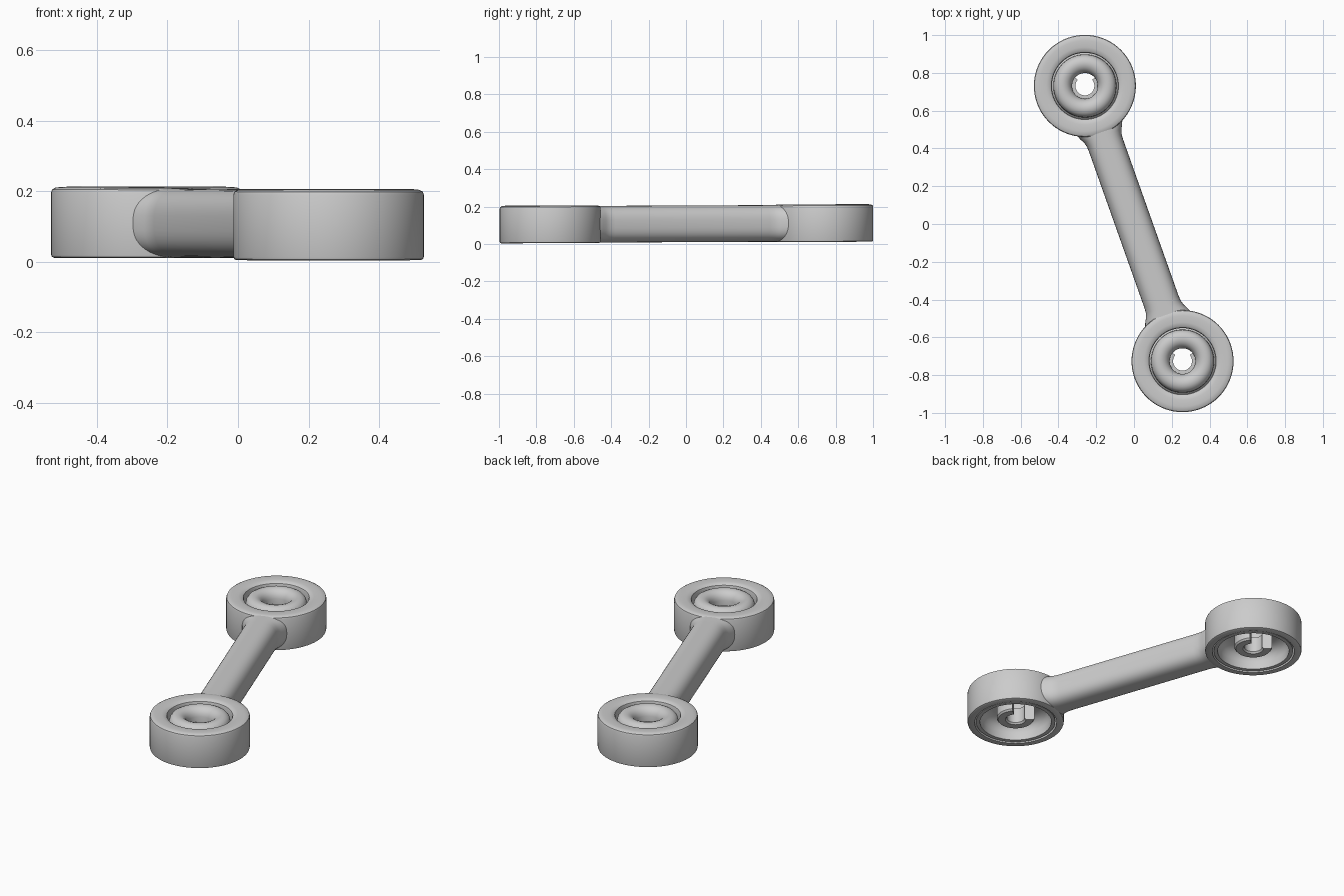
import bpy, math
from mathutils import Vector

if "Cube" in bpy.data.objects:
    bpy.data.objects.remove(bpy.data.objects["Cube"])

ENDS = {"back": Vector((-0.26, 0.731)), "front": Vector((0.257, -0.726))}
SEG = 72


def tilt(x, y, z):
    # the whole link leans very slightly, rising toward the back
    return (x, y, z + 0.008 + 0.0045 * y)


def make(name, verts, faces, angle=35):
    me = bpy.data.meshes.new(name)
    me.from_pydata([tilt(*v) for v in verts], [], faces)
    me.update()
    ob = bpy.data.objects.new(name, me)
    bpy.context.collection.objects.link(ob)
    bpy.ops.object.select_all(action='DESELECT')
    ob.select_set(True)
    bpy.context.view_layer.objects.active = ob
    bpy.ops.object.mode_set(mode='EDIT')
    bpy.ops.mesh.select_all(action='SELECT')
    bpy.ops.mesh.normals_make_consistent(inside=False)
    bpy.ops.object.mode_set(mode='OBJECT')
    bpy.ops.object.shade_smooth_by_angle(angle=math.radians(angle))
    return ob


def skin(rings, closed):
    # joins equal closed loops of points into a tube
    n, m = len(rings[0]), len(rings)
    faces = []
    for i in range(m if closed else m - 1):
        j = (i + 1) % m
        faces += [(i*n + k, i*n + (k+1) % n, j*n + (k+1) % n, j*n + k) for k in range(n)]
    if not closed:
        faces += [tuple(range(n)), tuple(range((m-1)*n, m*n))]
    return [p for r in rings for p in r], faces


def lathe(name, centre, profile, start=0, sweep=360):
    full = sweep == 360
    count = SEG if full else SEG * sweep // 360
    rings = []
    for i in range(count if full else count + 1):
        a = math.radians(start + sweep * i / count)
        rings.append([(centre.x + r*math.cos(a), centre.y + r*math.sin(a), z) for r, z in profile])
    return make(name, *skin(rings, full))


# Profiles as (radius, height)
HOUSING = [(0.23, 0), (0.262, 0), (0.268, 0.003), (0.27, 0.009), (0.27, 0.186), (0.267, 0.194),
           (0.258, 0.199), (0.24, 0.201), (0.205, 0.2), (0.188, 0.197), (0.178, 0.19),
           (0.175, 0.18), (0.175, 0.13), (0.205, 0.1), (0.23, 0.065)]
INSERT = [(0.068, 0.115), (0.068, 0.15), (0.073, 0.168), (0.082, 0.182), (0.096, 0.193),
          (0.115, 0.199), (0.134, 0.197), (0.15, 0.189), (0.161, 0.175), (0.166, 0.155),
          (0.167, 0.125), (0.197, 0.095), (0.222, 0.06), (0.222, 0.004), (0.2, 0.004),
          (0.2, 0.05), (0.19, 0.08), (0.17, 0.1), (0.14, 0.112)]
CLIP = [(0.05, 0.03), (0.058, 0.02), (0.098, 0.02), (0.106, 0.03), (0.106, 0.12), (0.05, 0.12)]

# Round ends: outer housing, domed insert and open clip underneath
for side, c in ENDS.items():
    lathe(side + "_housing", c, HOUSING)
    lathe(side + "_insert", c, INSERT)
    lathe(side + "_clip", c, CLIP, start=140, sweep=260)

# Connecting bar, flaring where it meets the housings
a, b = ENDS["back"], ENDS["front"]
length = (b - a).length
axis = (b - a).normalized()
side = Vector((-axis.y, axis.x))
flare = [(0.235, 1.32), (0.26, 1.22), (0.28, 1.1), (0.305, 1.02), (0.335, 1.0)]
stations = flare + [(length - d, w) for d, w in reversed(flare)]
rings = []
for d, w in stations:
    ring = []
    for k in range(48):
        t = 2 * math.pi * k / 48
        u = math.copysign(abs(math.cos(t)) ** 0.75, math.cos(t)) * 0.096 * w
        v = math.copysign(abs(math.sin(t)) ** 0.75, math.sin(t)) * 0.098
        p = a + axis * d + side * u
        ring.append((p.x, p.y, 0.1 + v))
    rings.append(ring)
make("connecting_bar", *skin(rings, False))
